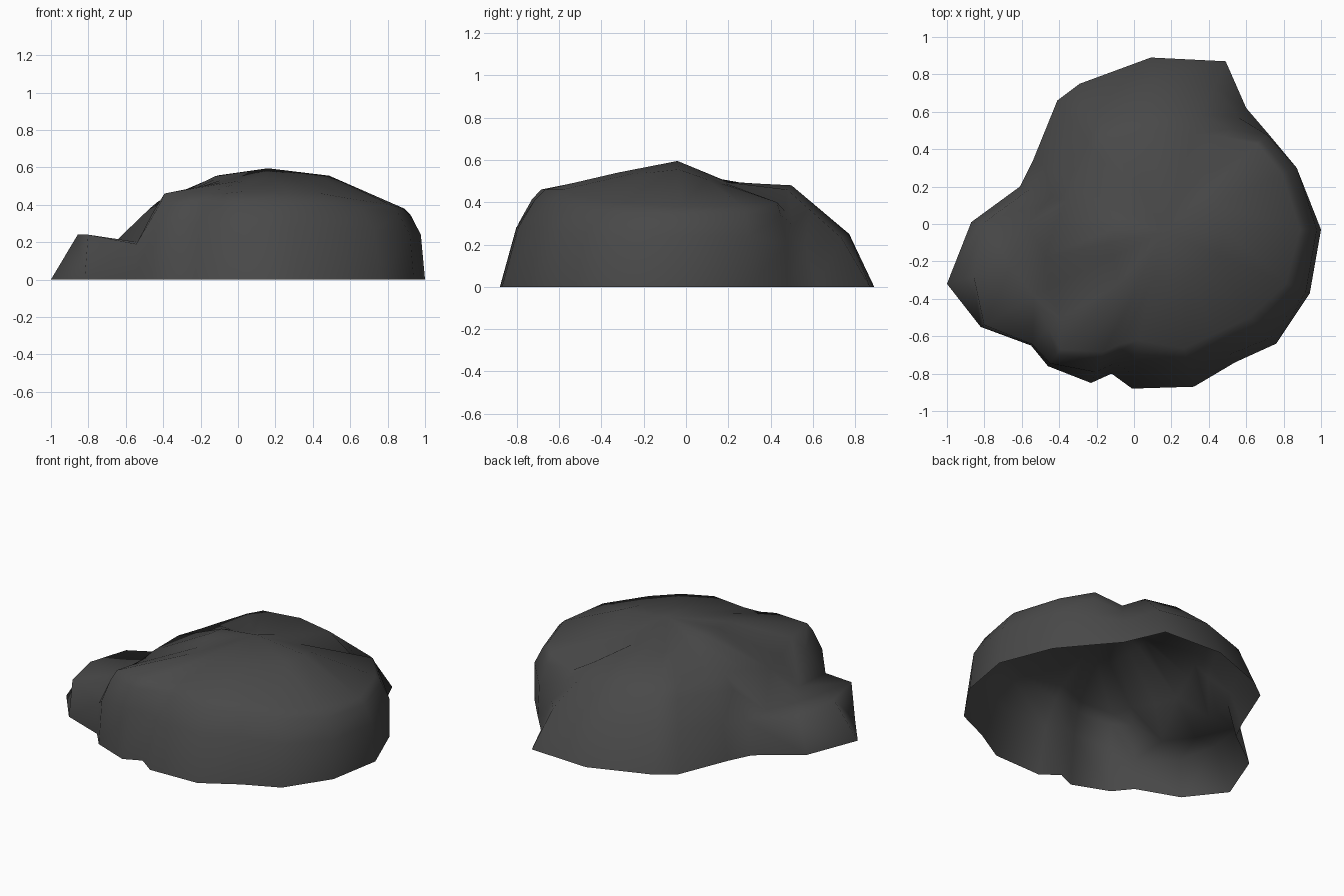
import bpy, bmesh
from mathutils import Vector

if "Cube" in bpy.data.objects:
    bpy.data.objects.remove(bpy.data.objects["Cube"])

# Spokes round the rock: base x, base y, wall scale, wall z, shoulder scale, shoulder z
SPOKES = [
    (-.87, .01, .93, .22, .54, .42), (-1.0, -.32, .87, .24, .52, .38),
    (-.82, -.55, .98, .24, .59, .39), (-.55, -.65, .99, .19, .77, .43),
    (-.46, -.76, .98, .28, .88, .46), (-.23, -.85, .93, .30, .80, .46),
    (-.12, -.80, .93, .28, .80, .46), (-.01, -.88, .91, .28, .70, .47),
    (.32, -.87, .91, .28, .76, .46), (.54, -.74, .94, .28, .78, .46),
    (.76, -.64, .95, .26, .78, .43), (.94, -.37, .975, .24, .85, .40),
    (1.0, -.03, .975, .24, .875, .38), (.87, .30, 1.0, .24, .90, .38),
    (.72, .48, .99, .20, .90, .40), (.60, .62, .92, .18, .76, .36),
    (.49, .87, .85, .23, .56, .46), (.09, .89, .87, .25, .57, .48),
    (-.29, .75, .88, .25, .62, .48), (-.41, .66, .88, .24, .60, .47),
    (-.54, .34, .90, .20, .65, .44), (-.61, .20, .93, .20, .65, .43),
]
CENTRE = Vector((.10, -.02, 0))
PEAK = Vector((.16, -.04, .595))


def spoke_points(bx, by, s1, z1, s3, z3):
    """Points from the base edge up to the crown for one spoke."""
    base = Vector((bx, by, 0))
    at = lambda s, z: CENTRE + (base - CENTRE) * s + Vector((0, 0, z))
    wall, shoulder = at(s1, z1), at(s3, z3)
    if bx < -.8:                                   # valley behind the side lump
        mid = at(.69, .20)
    else:                                          # rounded wall, straighter at the back
        bulge = 0 if by > .5 else .02
        mid = at(s1 * .4 + s3 * .6, z1 * .4 + z3 * .6 + bulge)
    crown = PEAK.lerp(shoulder, .45)
    d = crown - PEAK
    crown.z = .59 - .1 * abs(d.x) - (.38 * d.y if d.y > 0 else -.16 * d.y)
    return [base, wall, mid, shoulder, crown]


# Rock shell, open underneath
bm = bmesh.new()
rows = [[bm.verts.new(p) for p in spoke_points(*s)] for s in SPOKES]
top = bm.verts.new(PEAK)
for i, a in enumerate(rows):
    b = rows[(i + 1) % len(rows)]
    for k in range(len(a) - 1):
        if a[0].co.x < -.8 or b[0].co.x < -.8:     # fold faces into the lump's valley
            if a[k].co.z + b[k + 1].co.z < b[k].co.z + a[k + 1].co.z:
                tris = (a[k], b[k], b[k + 1]), (a[k], b[k + 1], a[k + 1])
            else:
                tris = (a[k], b[k], a[k + 1]), (b[k], b[k + 1], a[k + 1])
            for t in tris:
                bm.faces.new(t)
        else:
            bm.faces.new((a[k], b[k], b[k + 1], a[k + 1]))
    bm.faces.new((a[-1], b[-1], top))
for f in bm.faces:
    f.smooth = True

mesh = bpy.data.meshes.new("rock")
bm.to_mesh(mesh)
bm.free()
rock = bpy.data.objects.new("rock", mesh)
bpy.context.collection.objects.link(rock)

stone = bpy.data.materials.new("dark grey stone")
stone.diffuse_color = (.066, .066, .066, 1)
stone.use_nodes = True
stone.node_tree.nodes["Principled BSDF"].inputs["Base Color"].default_value = stone.diffuse_color
mesh.materials.append(stone)
